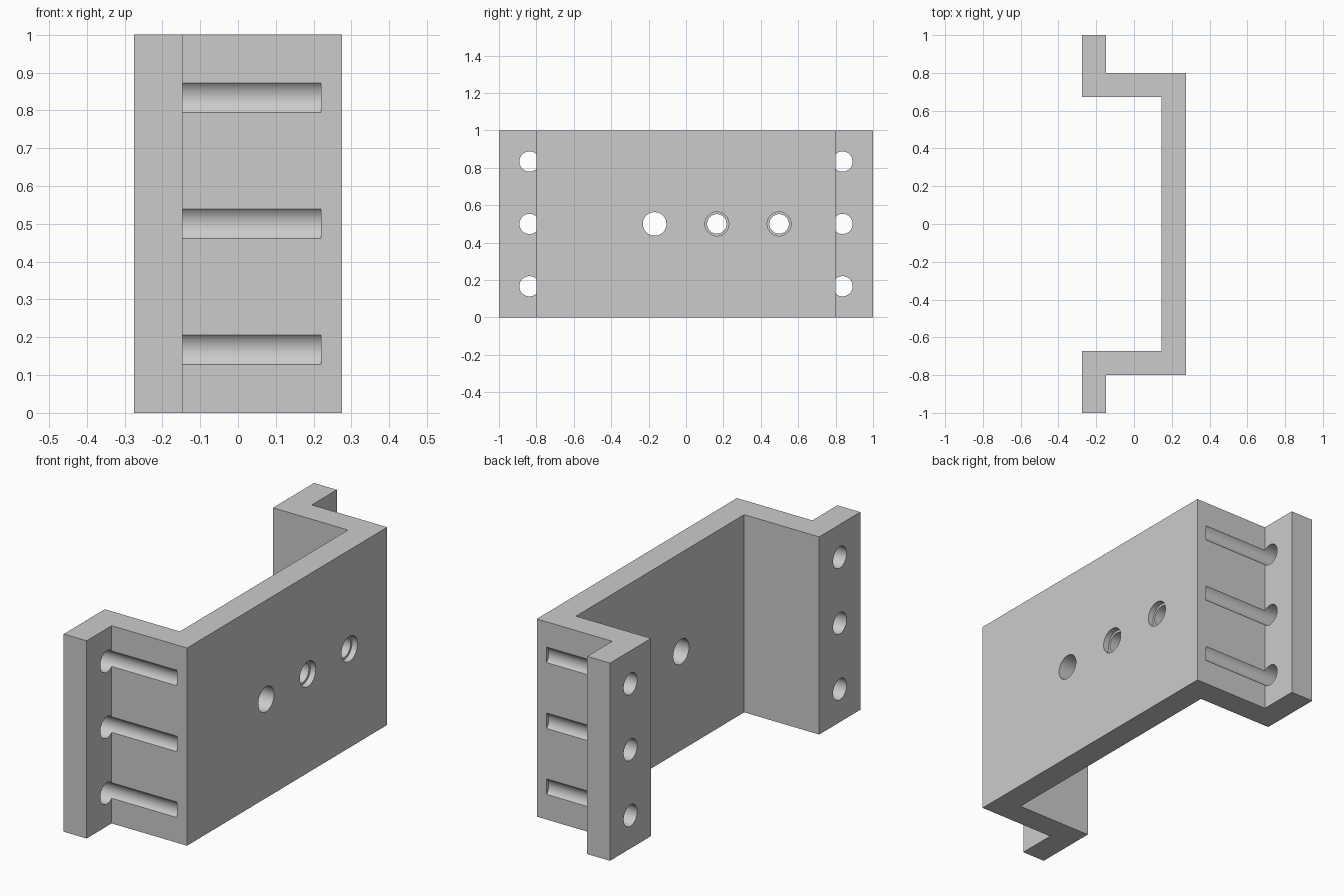
import bpy, bmesh, math
from mathutils import Matrix

if "Cube" in bpy.data.objects:
    bpy.data.objects.remove(bpy.data.objects["Cube"], do_unlink=True)

HEIGHT = 1.0
MID = HEIGHT / 2

grey = bpy.data.materials.new("plain grey")
grey.use_nodes = True
grey.diffuse_color = (0.6, 0.6, 0.6, 1)
grey.node_tree.nodes["Principled BSDF"].inputs["Base Color"].default_value = (0.6, 0.6, 0.6, 1)


def add_object(name, bm):
    bmesh.ops.recalc_face_normals(bm, faces=bm.faces)
    mesh = bpy.data.meshes.new(name)
    bm.to_mesh(mesh)
    bm.free()
    mesh.materials.append(grey)
    obj = bpy.data.objects.new(name, mesh)
    bpy.context.collection.objects.link(obj)
    return obj


# Hat-section bracket: half profile mirrored across y, extruded upward
half = [(-0.275, 1), (-0.147, 1), (-0.147, 0.8), (0.275, 0.8)]
inner = [(0.145, 0.672), (-0.275, 0.672)]
outline = half + [(x, -y) for x, y in reversed(half)]
outline += [(x, -y) for x, y in reversed(inner)] + inner
bm = bmesh.new()
base = bm.faces.new([bm.verts.new((x, y, 0)) for x, y in outline])
grown = bmesh.ops.extrude_face_region(bm, geom=[base])
top = [v for v in grown["geom"] if isinstance(v, bmesh.types.BMVert)]
bmesh.ops.translate(bm, verts=top, vec=(0, 0, HEIGHT))
bracket = add_object("bracket", bm)


def drill(name, x0, x1, y, z, radius):
    """Cut a round bore along x out of the bracket."""
    bm = bmesh.new()
    place = Matrix.Translation(((x0 + x1) / 2, y, z)) @ Matrix.Rotation(math.pi / 2, 4, "Y")
    bmesh.ops.create_cone(bm, cap_ends=True, segments=48, radius1=radius,
                          radius2=radius, depth=x1 - x0, matrix=place)
    cutter = add_object(name, bm)
    cutter.hide_render = True
    mod = bracket.modifiers.new(name, "BOOLEAN")
    mod.object = cutter
    mod.operation = "DIFFERENCE"
    mod.solver = "EXACT"
    return cutter


# Flange screw holes that run on as tool grooves in the side walls
cutters = []
for side in (-1, 1):
    for step in (-1, 0, 1):
        cutters.append(drill("flange_hole", -0.4, 0.22, side * 0.837, MID + step / 3, 0.054))

# Web holes: one plain, two with a shallow counterbore on the outer face
cutters.append(drill("plain_hole", 0, 0.4, -0.168, MID, 0.063))
for y in (0.165, 0.498):
    cutters.append(drill("web_hole", 0, 0.4, y, MID, 0.052))
    cutters.append(drill("counterbore", 0.245, 0.4, y, MID, 0.064))

# Apply the cuts and remove the cutters
bpy.ops.object.select_all(action="DESELECT")
bpy.context.view_layer.objects.active = bracket
bracket.select_set(True)
for mod in list(bracket.modifiers):
    bpy.ops.object.modifier_apply(modifier=mod.name)
for cutter in cutters:
    bpy.data.objects.remove(cutter, do_unlink=True)
bpy.ops.object.shade_smooth_by_angle(angle=math.radians(30))
